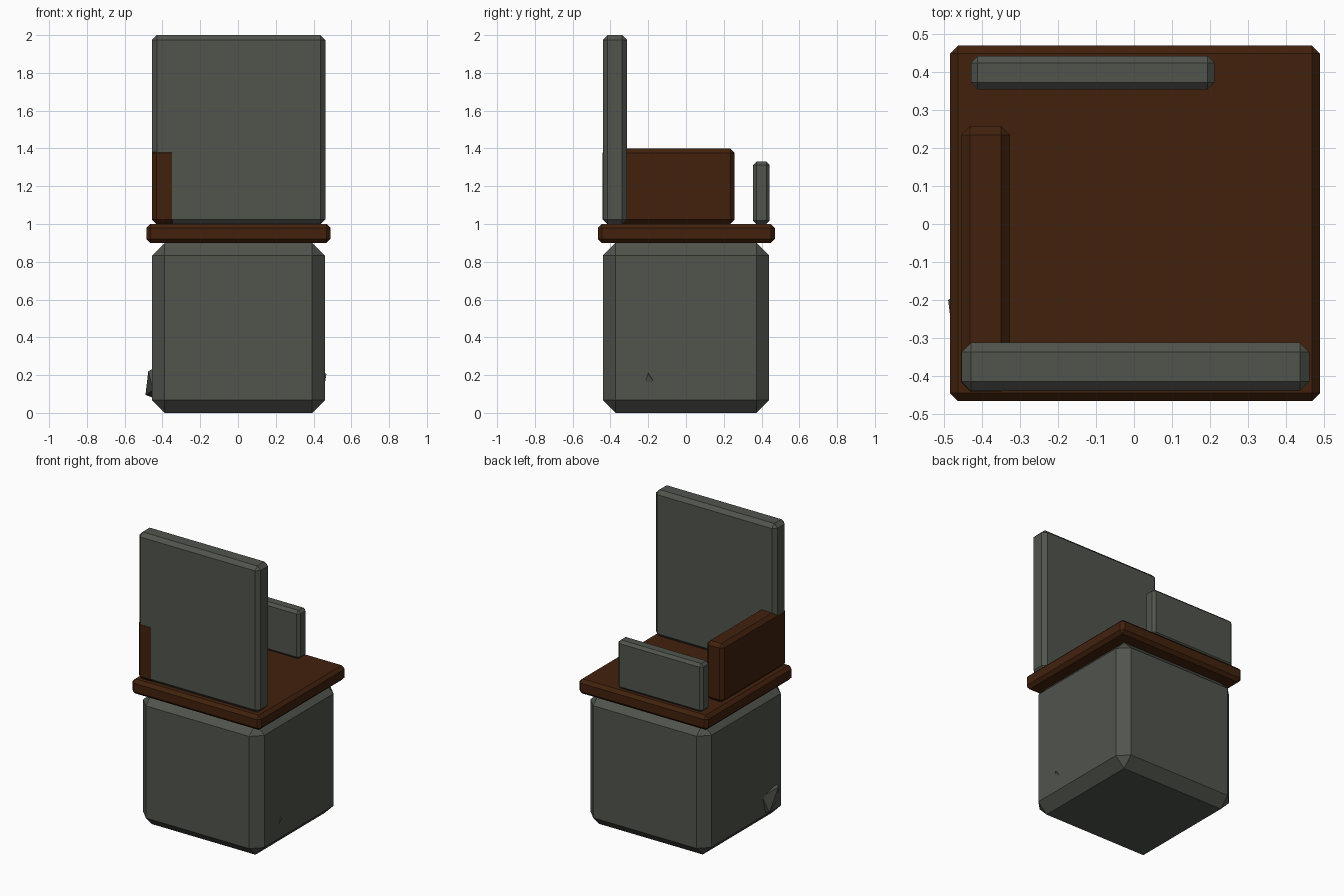
import bpy
import bmesh

cube = bpy.data.objects.get("Cube")
if cube:
    bpy.data.objects.remove(cube, do_unlink=True)


def material(name, rgb):
    m = bpy.data.materials.new(name)
    m.use_nodes = True
    m.diffuse_color = (*rgb, 1)
    m.node_tree.nodes["Principled BSDF"].inputs["Base Color"].default_value = (*rgb, 1)
    return m


stone = material("grey stone", (0.082, 0.089, 0.073))
wood = material("dark brown wood", (0.054, 0.0155, 0.004))


def add_object(name, bm, mat):
    mesh = bpy.data.meshes.new(name)
    bm.to_mesh(mesh)
    bm.free()
    mesh.materials.append(mat)
    obj = bpy.data.objects.new(name, mesh)
    bpy.context.collection.objects.link(obj)
    return obj


def block(name, x, y, z, chamfer, mat):
    """Box between the given limits with chamfered edges."""
    bm = bmesh.new()
    bmesh.ops.create_cube(bm, size=1)
    for v in bm.verts:
        v.co = [lim[0] if c < 0 else lim[1] for c, lim in zip(v.co, (x, y, z))]
    obj = add_object(name, bm, mat)
    mod = obj.modifiers.new("chamfer", "BEVEL")
    mod.width = chamfer
    mod.segments = 1


def chip(name, points):
    """Small faceted stone poking out of the pedestal."""
    bm = bmesh.new()
    for p in points:
        bm.verts.new(p)
    bmesh.ops.convex_hull(bm, input=bm.verts[:])
    bmesh.ops.recalc_face_normals(bm, faces=bm.faces[:])
    add_object(name, bm, stone)


# Pedestal and seat slab
block("pedestal", (-0.455, 0.46), (-0.44, 0.44), (0, 0.9), 0.067, stone)
block("seat_slab", (-0.485, 0.49), (-0.467, 0.47), (0.9, 1.0), 0.021, wood)

# Upright panels
block("tall_panel", (-0.455, 0.462), (-0.44, -0.313), (1.0, 2.0), 0.025, stone)
block("low_panel", (-0.43, 0.212), (0.355, 0.443), (1.0, 1.33), 0.018, stone)
block("armrest", (-0.4555, -0.327), (-0.441, 0.258), (1.0, 1.4), 0.023, wood)

# Stone chips on the pedestal sides
chip("large_chip", [(-0.49, -0.2, 0.095), (-0.475, -0.32, 0.22), (-0.45, -0.18, 0.2),
                    (-0.45, -0.36, 0.12), (-0.45, -0.21, 0.08), (-0.45, -0.33, 0.235)])
chip("small_chip", [(0.468, -0.2, 0.205), (0.455, -0.225, 0.14),
                    (0.455, -0.145, 0.13), (0.455, -0.2, 0.215)])
